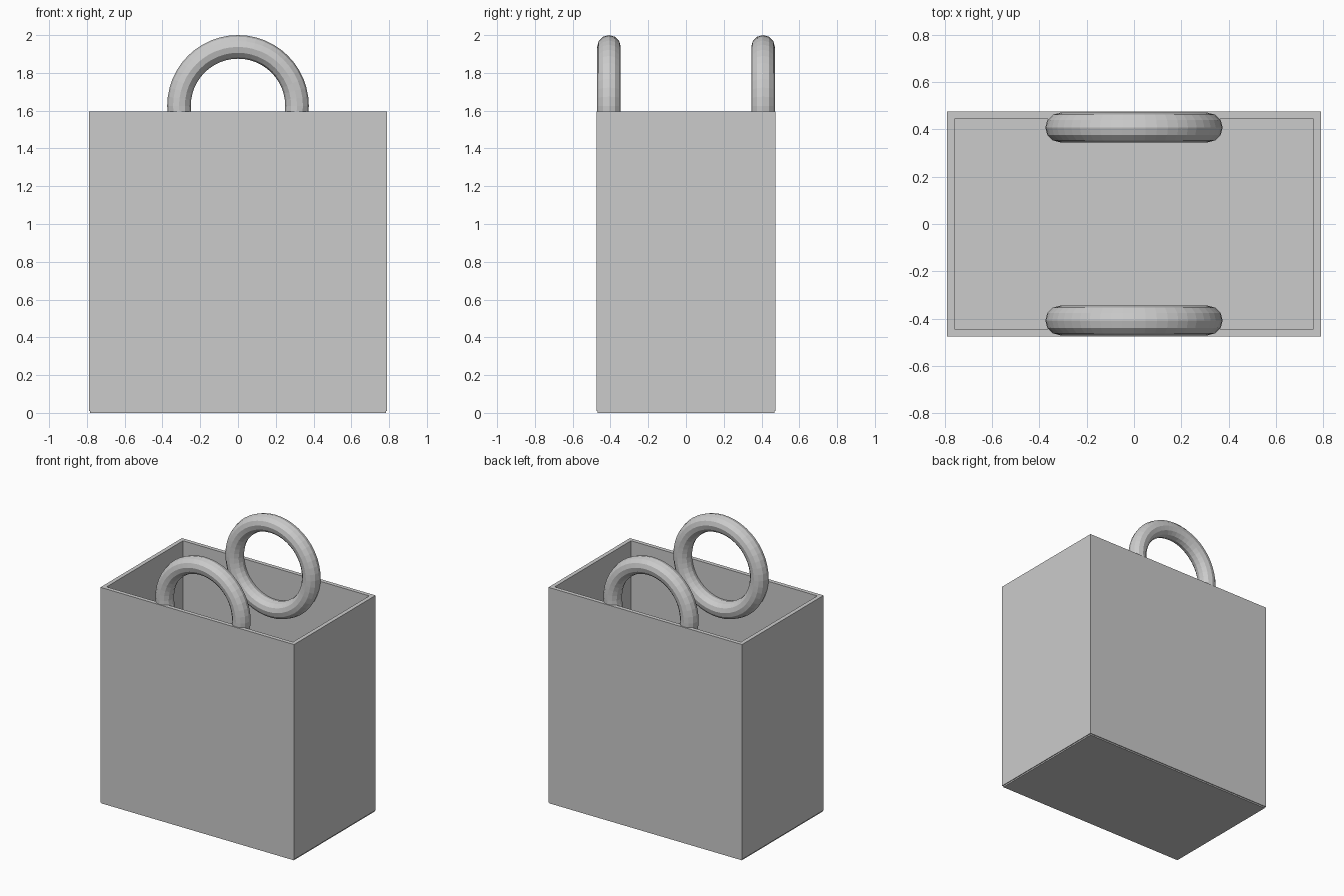
import bpy
from math import radians

if "Cube" in bpy.data.objects:
    bpy.data.objects.remove(bpy.data.objects["Cube"])

W, D, H = 0.79, 0.475, 1.595   # half width, half depth, rim height
T = 0.03                       # wall thickness
Z0 = 0.01                      # walls start just above the base


def box(name, lo, hi):
    bpy.ops.mesh.primitive_cube_add(
        size=1, location=[(a + b) / 2 for a, b in zip(lo, hi)])
    ob = bpy.context.object
    ob.name = name
    ob.scale = [b - a for a, b in zip(lo, hi)]
    bpy.ops.object.transform_apply(location=False, rotation=False, scale=True)
    return ob


# Base slab, very slightly inset from the walls
box("bag_base", (-W + 0.006, -D + 0.006, 0), (W - 0.006, D - 0.006, T))

# Front and back walls run full width
box("front_wall", (-W, -D, Z0), (W, -D + T, H))
box("back_wall", (-W, D - T, Z0), (W, D, H))

# Side walls fit between them
box("left_wall", (-W, -D + T, Z0), (-W + T, D - T, H))
box("right_wall", (W - T, -D + T, Z0), (W, D - T, H))

# Ring handles, sunk halfway below the rim
for name, y in (("front_handle", -0.408), ("back_handle", 0.408)):
    bpy.ops.mesh.primitive_torus_add(
        major_segments=48, minor_segments=12,
        major_radius=0.3125, minor_radius=0.0625,
        location=(0, y, 1.625), rotation=(radians(90), 0, 0))
    bpy.context.object.name = name
